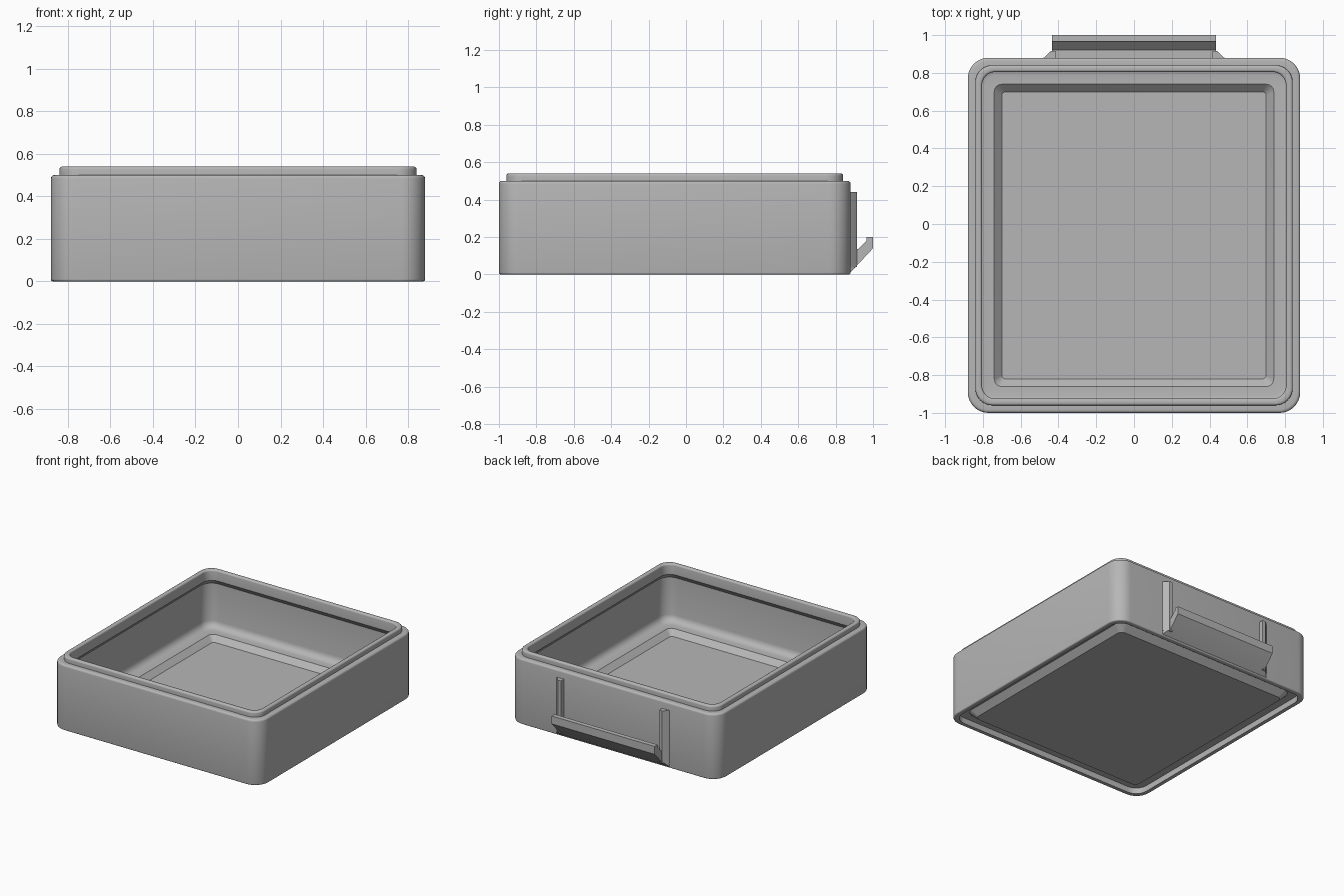
import bpy
import bmesh
from math import sin, cos, radians

cube = bpy.data.objects.get("Cube")
if cube:
    bpy.data.objects.remove(cube, do_unlink=True)

grey = bpy.data.materials.new("plain_grey")
grey.use_nodes = True
colour = (0.47, 0.47, 0.47, 1)
grey.diffuse_color = colour
grey.node_tree.nodes["Principled BSDF"].inputs["Base Color"].default_value = colour

HALF_X, HALF_Y, MID_Y = 0.88, 0.94, -0.06


def finish(bm, name):
    bmesh.ops.recalc_face_normals(bm, faces=bm.faces)
    mesh = bpy.data.meshes.new(name)
    bm.to_mesh(mesh)
    bm.free()
    mesh.materials.append(grey)
    obj = bpy.data.objects.new(name, mesh)
    bpy.context.collection.objects.link(obj)
    bpy.ops.object.select_all(action='DESELECT')
    obj.select_set(True)
    bpy.context.view_layer.objects.active = obj
    bpy.ops.object.shade_smooth_by_angle(angle=radians(32))
    return obj


def arc(cx, cy, r, start, end, steps=4):
    angles = [radians(start + (end - start) * i / steps) for i in range(steps + 1)]
    return [(cx + r * cos(a), cy + r * sin(a)) for a in angles]


def rounded_loop(bm, inset, z):
    """Rounded rectangle, inset from the outer wall."""
    r = max(0.11 - 0.5 * inset, 0.015)
    x, y = HALF_X - inset - r, HALF_Y - inset - r
    points = []
    for sx, sy, start in ((1, 1, 0), (-1, 1, 90), (-1, -1, 180), (1, -1, 270)):
        points += arc(sx * x, MID_Y + sy * y, r, start, start + 90, 8)
    return [bm.verts.new((px, py, z)) for px, py in points]


def prism(name, points, place, low, high):
    """Extrude a flat outline between two positions."""
    bm = bmesh.new()
    ends = [[bm.verts.new(place(a, b, t)) for a, b in points] for t in (low, high)]
    for end in ends:
        bm.faces.new(end)
    for i in range(len(points)):
        j = (i + 1) % len(points)
        bm.faces.new((ends[0][i], ends[0][j], ends[1][j], ends[1][i]))
    return finish(bm, name)


# Tray wall section as (inset, height): underside, outside, lip, inside, floor
section = [(0.14, 0), (0.095, 0.045), (0.035, 0.045), (0.035, 0)]
section += arc(0.01, 0.01, 0.01, 270, 180)
section += arc(0.015, 0.485, 0.015, 180, 90)
section += [(0.04, 0.5)]
section += arc(0.052, 0.528, 0.012, 180, 90)
section += arc(0.063, 0.528, 0.012, 90, 0)
section += [(0.075, 0.46), (0.04, 0.42)]
section += arc(0.09, 0.135, 0.05, 180, 270)
section += [(0.14, 0.085), (0.18, 0.045)]

bm = bmesh.new()
loops = [rounded_loop(bm, inset, z) for inset, z in section]
for a, b in zip(loops, loops[1:]):
    for i in range(len(a)):
        j = (i + 1) % len(a)
        bm.faces.new((a[i], a[j], b[j], b[i]))
bm.faces.new(loops[0])
bm.faces.new(loops[-1])
finish(bm, "tray_body")

# Sloped finger ledge on the back
ledge = [(0.87, 0.005), (0.88, 0.012), (1.0, 0.14), (1.0, 0.2),
         (0.965, 0.2), (0.965, 0.18), (0.92, 0.135), (0.87, 0.135)]
prism("back_ledge", ledge, lambda y, z, x: (x, y, z), -0.435, 0.435)

# Upright ribs with slanted outer sides, one at each end of the ledge
for side, name in ((1, "left_rib"), (-1, "right_rib")):
    rib = [(side * x, y) for x, y in
           ((0.485, 0.87), (0.478, 0.88), (0.44, 0.915), (0.415, 0.915), (0.415, 0.87))]
    prism(name, rib, lambda x, y, z: (x, y, z), 0.04, 0.44)
    # Flared foot joining rib and ledge
    foot = [(0.87, 0.005), (0.88, 0.012), (0.915, 0.05), (0.915, 0.06), (0.87, 0.06)]
    bm = bmesh.new()
    inner = [bm.verts.new((side * 0.415, y, z)) for y, z in foot]
    outer = [bm.verts.new((side * (0.478 - max(y - 0.88, 0) * 1.08), y, z)) for y, z in foot]
    bm.faces.new(inner)
    bm.faces.new(outer)
    for i in range(len(foot)):
        j = (i + 1) % len(foot)
        bm.faces.new((inner[i], inner[j], outer[j], outer[i]))
    finish(bm, name + "_foot")
